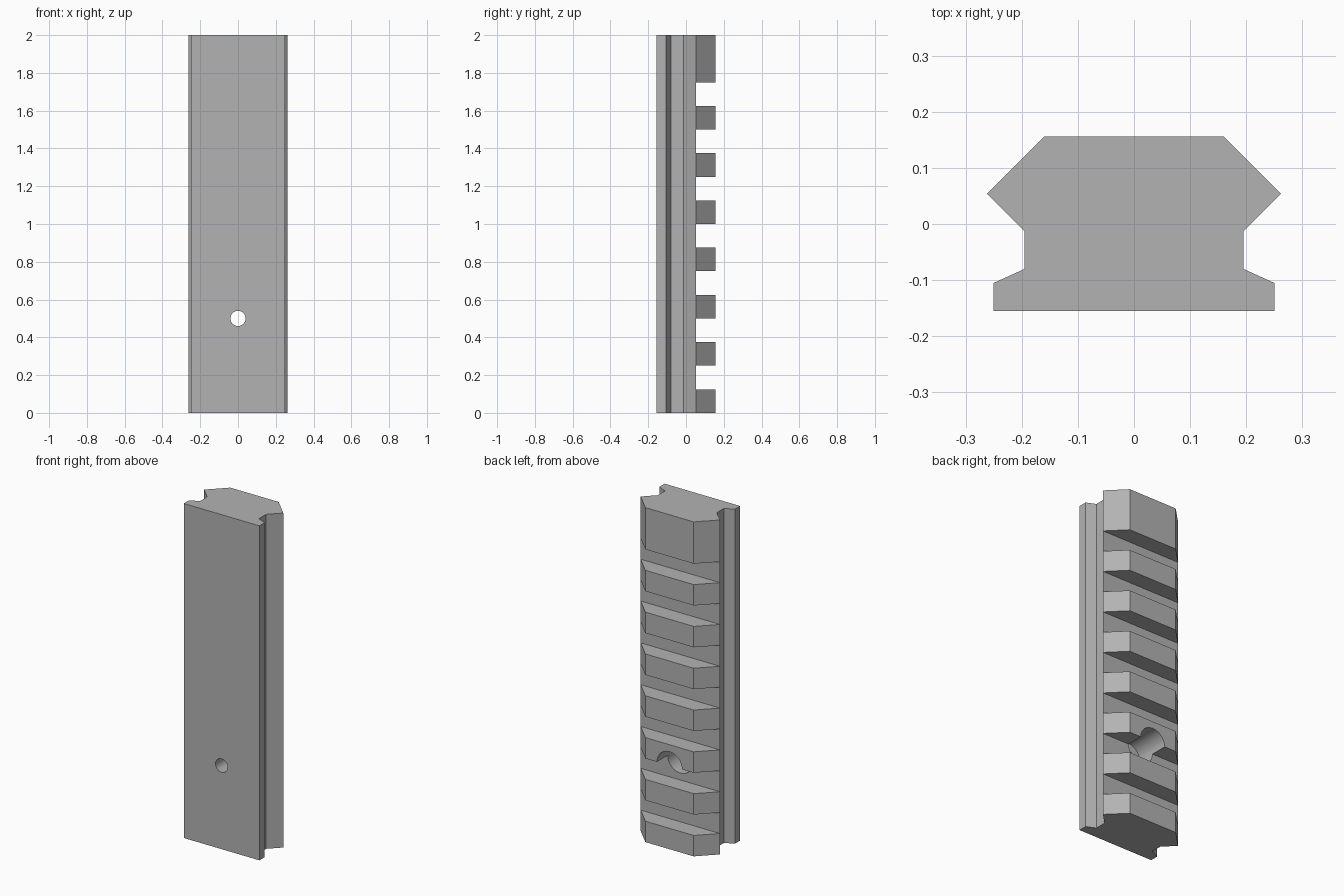
import bpy
import math

if "Cube" in bpy.data.objects:
    bpy.data.objects.remove(bpy.data.objects["Cube"], do_unlink=True)

LENGTH = 2.0
PITCH = 0.25
GROOVE_FLOOR = 0.054
HOLE_Z = 0.5

grey = bpy.data.materials.new("metal grey")
grey.use_nodes = True
colour = (0.45, 0.45, 0.45, 1)
grey.diffuse_color = colour
grey.node_tree.nodes["Principled BSDF"].inputs["Base Color"].default_value = colour


def extrude_profile(name, points, height):
    n = len(points)
    verts = [(x, y, z) for z in (0, height) for x, y in points]
    faces = [tuple(reversed(range(n))), tuple(range(n, 2 * n))]
    faces += [(i, (i + 1) % n, n + (i + 1) % n, n + i) for i in range(n)]
    mesh = bpy.data.meshes.new(name)
    mesh.from_pydata(verts, [], faces)
    obj = bpy.data.objects.new(name, mesh)
    bpy.context.collection.objects.link(obj)
    return obj


def cut(target, cutter):
    # subtract the cutter, then discard it
    cutter.hide_render = True
    mod = target.modifiers.new("cut", 'BOOLEAN')
    mod.operation = 'DIFFERENCE'
    mod.solver = 'EXACT'
    mod.object = cutter
    bpy.context.view_layer.objects.active = target
    bpy.ops.object.modifier_apply(modifier=mod.name)
    bpy.data.objects.remove(cutter, do_unlink=True)


def cylinder_cutter(name, radius, y_from, y_to):
    bpy.ops.mesh.primitive_cylinder_add(
        vertices=48, radius=radius, depth=y_to - y_from,
        location=(0, (y_from + y_to) / 2, HOLE_Z), rotation=(math.pi / 2, 0, 0))
    obj = bpy.context.object
    obj.name = name
    return obj


# rail body: half section mirrored across x, extruded upward
half = [(0.25, -0.155), (0.25, -0.105), (0.195, -0.08), (0.195, -0.013),
        (0.262, GROOVE_FLOOR), (0.16, 0.156)]
section = half + [(-x, y) for x, y in reversed(half)]
rail = extrude_profile("slotted_rail", section, LENGTH)
rail.data.materials.append(grey)

# cross slots between the teeth; the last one runs out of the top end
for i in range(8):
    low = i * PITCH + PITCH / 2
    high = low + PITCH / 2 + (0.1 if i == 7 else 0)
    bpy.ops.mesh.primitive_cube_add(
        size=1, location=(0, GROOVE_FLOOR + 0.1, (low + high) / 2))
    slot = bpy.context.object
    slot.name = "slot_cutter"
    slot.scale = (0.8, 0.2, high - low)
    cut(rail, slot)

# screw hole with a wide counterbore from the back
cut(rail, cylinder_cutter("screw_hole_cutter", 0.04, -0.3, 0.3))
cut(rail, cylinder_cutter("counterbore_cutter", 0.083, -0.05, 0.3))

# smooth bores, crisp machined edges
bpy.ops.object.select_all(action='DESELECT')
rail.select_set(True)
bpy.context.view_layer.objects.active = rail
bpy.ops.object.shade_smooth_by_angle(angle=math.radians(20))
